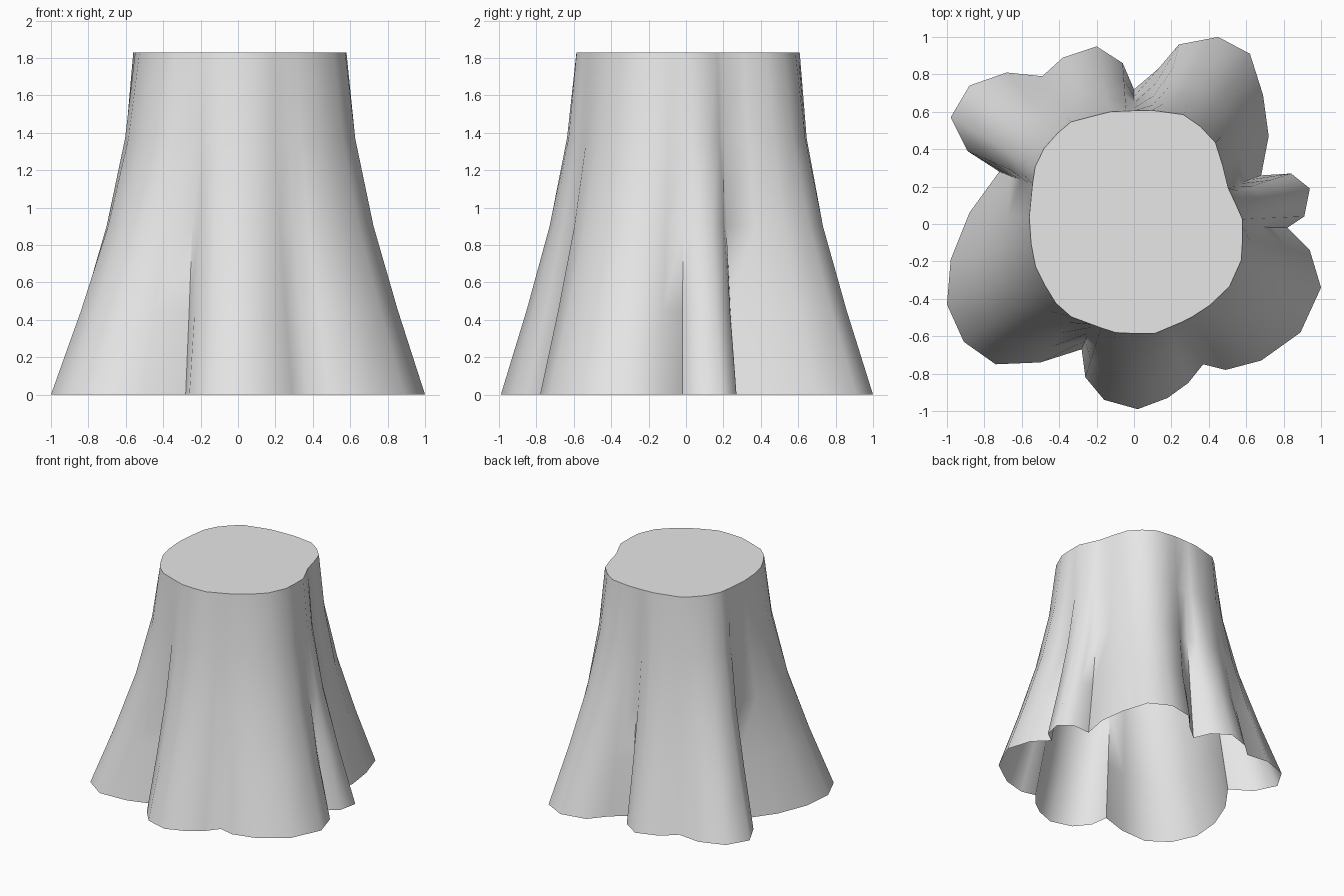
import bpy
import bmesh
import math
from mathutils import Vector

default_cube = bpy.data.objects.get("Cube")
if default_cube:
    bpy.data.objects.remove(default_cube, do_unlink=True)

# Ground profile of the flared roots, clockwise from the back, in hundredths
ROOTS = [
    (0, 72), (13, 83), (24, 96), (45, 100), (62, 91), (69, 69), (72, 47),
    (68, 26), (84, 27), (94, 19), (91, 4), (82, -2), (94, -14), (100, -34),
    (89, -58), (68, -73), (49, -78), (37, -75), (29, -85), (18, -93),
    (2, -99), (-16, -94), (-26, -82), (-28, -67), (-50, -74), (-74, -75),
    (-91, -63), (-100, -43), (-98, -19), (-88, 6), (-72, 28), (-89, 39),
    (-98, 57), (-88, 74), (-68, 81), (-49, 79), (-38, 89), (-20, 95), (-6, 86),
]

# Profile of the sawn top, in hundredths
CUT = [
    (-13, 60), (8, 61), (30, 58), (45, 42), (50, 20), (58, 3), (58, -18),
    (49, -38), (29, -51), (10, -59), (-11, -58), (-38, -48), (-46, -36),
    (-53, -22), (-56, -5), (-56, 10), (-52, 36), (-36, 54),
]

# Height of each ring and how much of the root flare it keeps
RINGS = [(0, 1), (0.45, 0.66), (0.9, 0.355), (1.37, 0.125), (1.83, 0)]


def outline(points):
    return [Vector(p) / 100 for p in points]


def cross(a, b):
    return a.x * b.y - a.y * b.x


def on_outline(direction, points):
    """Point where a ray from the centre meets a closed outline."""
    for a, b in zip(points, points[1:] + points[:1]):
        edge = b - a
        span = cross(direction, edge)
        if abs(span) < 1e-9:
            continue
        reach = cross(a, edge) / span
        along = cross(a, direction) / span
        if reach > 0 and -1e-6 <= along <= 1 + 1e-6:
            return direction * reach
    raise ValueError("outline does not surround the centre")


def make_material(name, colour):
    mat = bpy.data.materials.new(name)
    mat.use_nodes = True
    mat.diffuse_color = colour
    shader = next(n for n in mat.node_tree.nodes if n.type == "BSDF_PRINCIPLED")
    shader.inputs["Base Color"].default_value = colour
    return mat


# Trunk wall lofted from the root profile to the cut, open underneath
roots = outline(ROOTS)
cut = outline(CUT)
rims = [on_outline(p, cut) for p in roots]

bm = bmesh.new()
loops = []
for height, flare in RINGS:
    loops.append([bm.verts.new((*rim.lerp(root, flare), height))
                  for root, rim in zip(roots, rims)])
count = len(roots)
for low, high in zip(loops, loops[1:]):
    for i in range(count):
        j = (i + 1) % count
        bm.faces.new((low[j], low[i], high[i], high[j]))

# Flat sawn top
bm.faces.new(list(reversed(loops[-1])))

mesh = bpy.data.meshes.new("tree_stump")
bm.to_mesh(mesh)
bm.free()
stump = bpy.data.objects.new("tree_stump", mesh)
bpy.context.collection.objects.link(stump)
mesh.materials.append(make_material("light grey", (0.8, 0.8, 0.8, 1)))

bpy.context.view_layer.objects.active = stump
stump.select_set(True)
bpy.ops.object.shade_smooth_by_angle(angle=math.radians(65))
